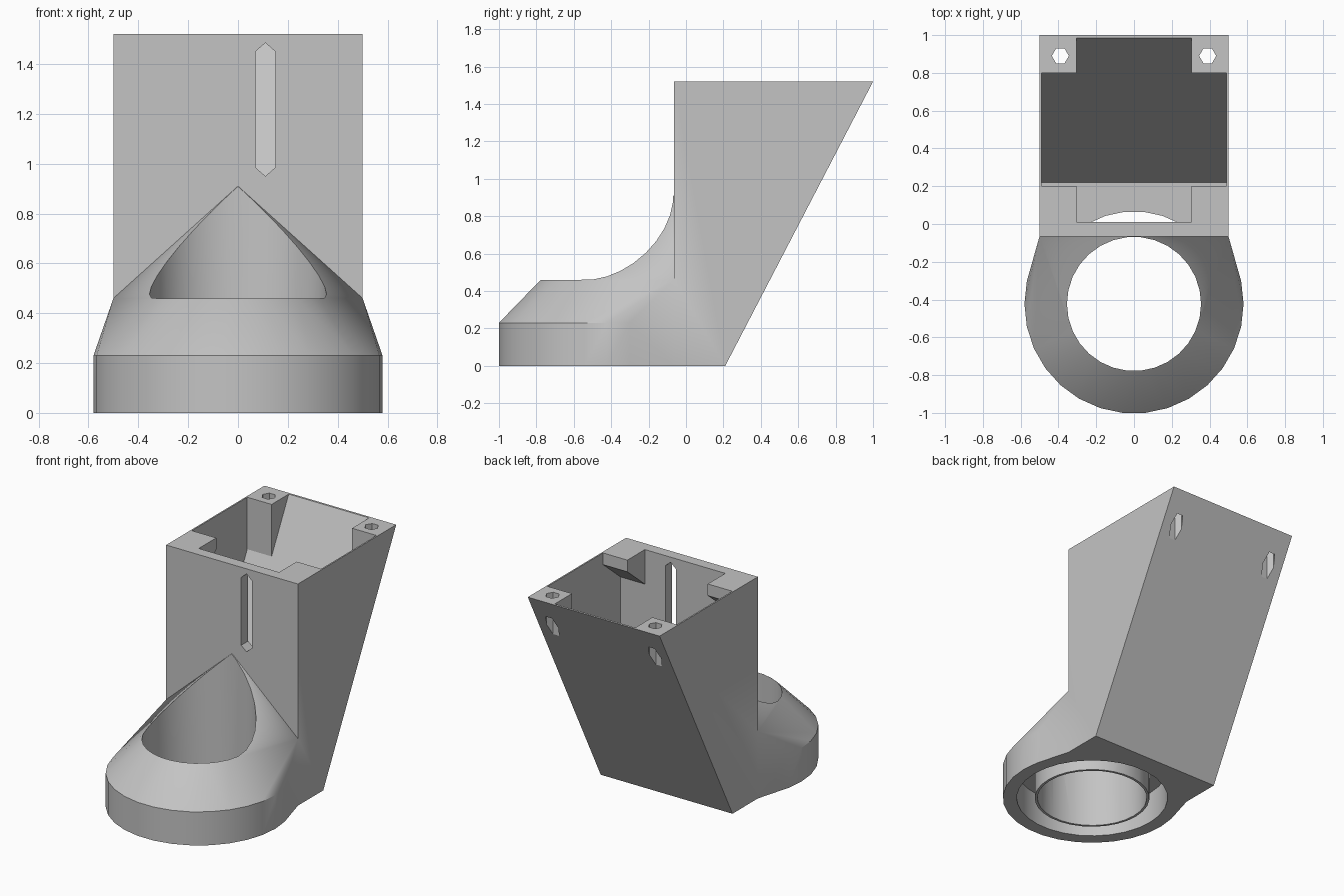
import bpy, bmesh, math

cube = bpy.data.objects.get("Cube")
if cube:
    bpy.data.objects.remove(cube, do_unlink=True)

grey = bpy.data.materials.new("light_grey_plastic")
grey.use_nodes = True
COLOUR = (0.55, 0.55, 0.55, 1)
grey.diffuse_color = COLOUR
grey.node_tree.nodes["Principled BSDF"].inputs["Base Color"].default_value = COLOUR

CY = -0.423          # collar axis
FRONT = -0.065       # front of the housing
TOP = 1.52
LEAN = 0.52          # back wall lean per unit of height


def finish(name, bm):
    bmesh.ops.recalc_face_normals(bm, faces=bm.faces)
    mesh = bpy.data.meshes.new(name)
    bm.to_mesh(mesh)
    bm.free()
    mesh.materials.append(grey)
    obj = bpy.data.objects.new(name, mesh)
    bpy.context.collection.objects.link(obj)
    return obj


def extrude(name, points, shift):
    bm = bmesh.new()
    face = bm.faces.new([bm.verts.new(p) for p in points])
    geom = bmesh.ops.extrude_face_region(bm, geom=[face])["geom"]
    bmesh.ops.translate(bm, vec=shift,
                        verts=[g for g in geom if isinstance(g, bmesh.types.BMVert)])
    return finish(name, bm)


def side_prism(name, profile, x0, x1):
    return extrude(name, [(x0, y, z) for y, z in profile], (x1 - x0, 0, 0))


def ring(x, y, z, r, sides=30):
    steps = [2 * math.pi * i / sides for i in range(sides)]
    return [(x + r * math.cos(a), y + r * math.sin(a), z) for a in steps]


def cylinder(name, x, y, z0, z1, r, sides=30):
    return extrude(name, ring(x, y, z0, r, sides), (0, 0, z1 - z0))


def combine(target, other, operation):
    mod = target.modifiers.new("combine", "BOOLEAN")
    mod.object, mod.operation, mod.solver = other, operation, "EXACT"
    bpy.context.view_layer.objects.active = target
    bpy.ops.object.modifier_apply(modifier=mod.name)
    bpy.data.objects.remove(other, do_unlink=True)


# Leaning housing
body = side_prism("lens_mount_housing",
                  [(FRONT, 0), (0.21, 0), (0.21 + LEAN * TOP, TOP), (FRONT, TOP)], -0.5, 0.5)

# Collar blended up to the housing front by a convex hull
bm = bmesh.new()
points = ring(0, CY, 0, 0.58) + ring(0, CY, 0.23, 0.58) + ring(0, CY, 0.455, 0.36)
points += [(0, FRONT, 0.91)] + [(s * 0.5, FRONT, z) for s in (-1, 1) for z in (0, 0.46)]
hull = bmesh.ops.convex_hull(bm, input=[bm.verts.new(p) for p in points])
bmesh.ops.delete(bm, geom=[v for v in bm.verts if not v.link_faces], context="VERTS")
bmesh.ops.dissolve_limit(bm, angle_limit=0.01, verts=bm.verts, edges=bm.edges)
combine(body, finish("collar", bm), "UNION")

# Hollow interior
inner = 0.195
combine(body, side_prism("cavity", [(0.01, 0.05), (inner + LEAN * 0.05, 0.05),
                                    (inner + LEAN * 1.6, 1.6), (0.01, 1.6)],
                         -0.49, 0.49), "DIFFERENCE")

# Corner posts: front wedges and back posts running into the leaning wall
mid = 0.2025
for s in (-1, 1):
    combine(body, side_prism("front_post", [(-0.03, TOP), (0.2, TOP), (0.2, 1.44), (-0.03, 1.25)],
                             s * 0.305, s * 0.495), "UNION")
    combine(body, side_prism("back_post", [(0.8, TOP), (0.8, (0.8 - mid) / LEAN),
                                           (mid + LEAN * TOP, TOP)],
                             s * 0.305, s * 0.495), "UNION")
    combine(body, cylinder("screw_hole", s * 0.39, 0.89, 1, 1.7, 0.045, 6), "DIFFERENCE")

# Bore and the ring groove under the collar
combine(body, cylinder("bore", 0, CY, -0.1, 1.4, 0.355), "DIFFERENCE")
groove = cylinder("groove", 0, CY, -0.1, 0.22, 0.49)
combine(groove, cylinder("groove_core", 0, CY, -0.2, 0.4, 0.372), "DIFFERENCE")
combine(body, groove, "DIFFERENCE")

# Pointed slot through the front wall
slot = [(0.11, 0.95), (0.15, 0.985), (0.15, 1.45), (0.11, 1.485), (0.07, 1.45), (0.07, 0.985)]
combine(body, extrude("slot", [(x, -0.1, z) for x, z in slot], (0, 0.15, 0)), "DIFFERENCE")

bpy.ops.object.select_all(action="DESELECT")
body.select_set(True)
bpy.context.view_layer.objects.active = body
bpy.ops.object.shade_smooth_by_angle(angle=math.radians(25))
